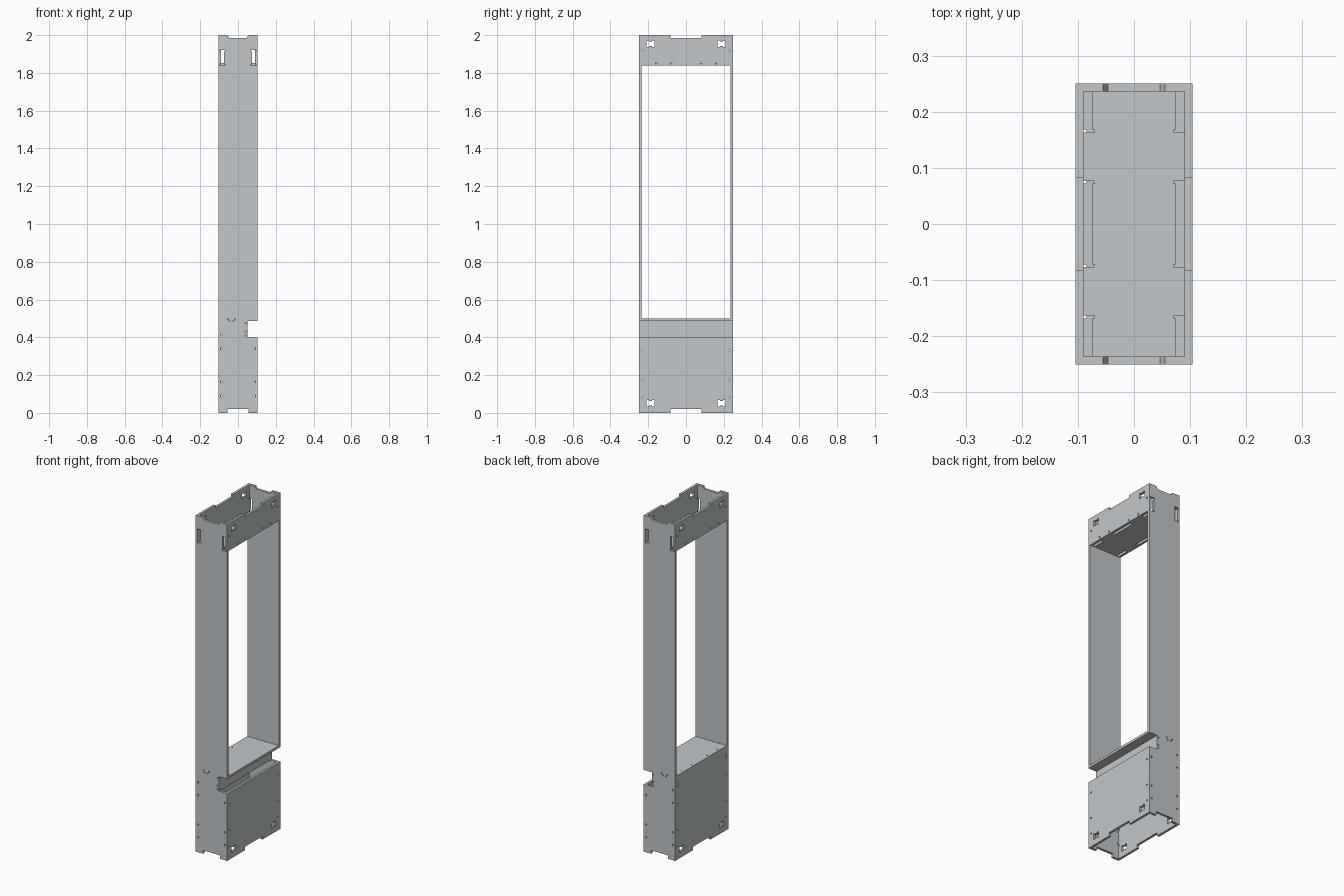
import bpy, bmesh, math
from mathutils import Matrix

cube = bpy.data.objects.get("Cube")
if cube:
    bpy.data.objects.remove(cube, do_unlink=True)

# Overall sizes
HX, HY, T, TOP = 0.104, 0.25, 0.014, 2.0
IN_X, IN_Y = HX - T, HY - T
SHELF_LOW, SHELF_HIGH = 0.5, 1.852      # upper faces of the shelves
SILL, LINTEL = 0.4, SHELF_HIGH - T      # top of the front board, bottom of header
TAB_A, TAB_B = 0.077, 0.163             # tab span along the shelf edge
RELIEF = 0.005

grey = bpy.data.materials.new("light_grey")
grey.use_nodes = True
grey.diffuse_color = (0.54, 0.57, 0.59, 1)
bsdf = next(n for n in grey.node_tree.nodes if n.type == 'BSDF_PRINCIPLED')
bsdf.inputs["Base Color"].default_value = grey.diffuse_color
bsdf.inputs["Roughness"].default_value = 0.7

# Columns map the flat profile's axes to the model's axes
PLANES = {
    "xy": Matrix(((1, 0, 0), (0, 1, 0), (0, 0, 1))),
    "xz": Matrix(((1, 0, 0), (0, 0, -1), (0, 1, 0))),
    "yz": Matrix(((0, 0, 1), (1, 0, 0), (0, 1, 0))),
}


def board(name, plane, centre, outline, holes=()):
    """Cut a sheet of thickness T from an outline with holes."""
    curve = bpy.data.curves.new(name + "_profile", 'CURVE')
    curve.dimensions = '2D'
    curve.fill_mode = 'BOTH'
    curve.extrude = T / 2
    for loop in [outline, *holes]:
        spline = curve.splines.new('POLY')
        spline.points.add(len(loop) - 1)
        for point, (a, b) in zip(spline.points, loop):
            point.co = (a, b, 0, 1)
        spline.use_cyclic_u = True
    temp = bpy.data.objects.new(name + "_profile", curve)
    bpy.context.collection.objects.link(temp)
    graph = bpy.context.evaluated_depsgraph_get()
    mesh = bpy.data.meshes.new_from_object(temp.evaluated_get(graph))
    bpy.data.objects.remove(temp, do_unlink=True)
    bpy.data.curves.remove(curve)

    rot = PLANES[plane]
    mesh.transform(Matrix.Translation(rot.col[2] * centre) @ rot.to_4x4())
    bm = bmesh.new()
    bm.from_mesh(mesh)
    bmesh.ops.remove_doubles(bm, verts=bm.verts, dist=1e-5)
    bmesh.ops.recalc_face_normals(bm, faces=bm.faces)
    for face in bm.faces:
        face.smooth = False
        face.material_index = 0
    bm.to_mesh(mesh)
    bm.free()
    mesh.name = name
    mesh.materials.clear()
    mesh.materials.append(grey)
    obj = bpy.data.objects.new(name, mesh)
    bpy.context.collection.objects.link(obj)
    return obj


def drill(a, b, r=0.005, n=10):
    return [(a + r * math.cos(i * math.tau / n), b + r * math.sin(i * math.tau / n))
            for i in range(n)]


def bone(a, b, length, width, ear, depth, upright=False):
    """Slot with relieved corners at both ends."""
    l, w = length / 2, width / 2
    half = [(l, -w), (l, w), (l - ear, w), (l - ear, w - depth),
            (ear - l, w - depth), (ear - l, w)]
    pts = half + [(-p, -q) for p, q in half]
    return [(a + q, b + p) if upright else (a + p, b + q) for p, q in pts]


def comb(edge, depth):
    """Edge points of a shelf side, from -y to +y, with three relieved notches."""
    s = 1 if edge > 0 else -1
    floor = edge - s * depth
    deep = floor - s * RELIEF

    def corner(y, into):  # from notch floor to the tab's tip
        return [(floor, y + into * RELIEF), (deep, y + into * RELIEF),
                (deep, y), (edge, y)]
    low = [(floor, -IN_Y)] + corner(-TAB_B, -1)
    mid = corner(-TAB_A, 1)[::-1]
    half = low + mid
    return half + [(x, -y) for x, y in reversed(half)]


# Side walls, with a step cut on +x, strap slots and screw holes
CUT_X = 0.05
wall = [(-HX, 0), (-0.055, 0), (-0.055, 0.02), (0.055, 0.02), (0.055, 0), (HX, 0),
        (HX, SILL), (CUT_X, SILL), (CUT_X, SHELF_LOW - T), (HX, SHELF_LOW - T),
        (HX, TOP), (0.055, TOP), (0.046, TOP - 0.015),
        (-0.046, TOP - 0.015), (-0.055, TOP), (-HX, TOP)]
wall_holes = [bone(s * 0.082, 1.88, 0.084, 0.026, 0.008, 0.004, True) for s in (-1, 1)]
wall_holes += [drill(s * 0.088, z) for s in (-1, 1) for z in (0.09, 0.165, 0.34)]
wall_holes += [drill(-0.088, 0.415)]
wall_holes += [drill(0.041, z, 0.004) for z in (0.41, 0.43, 0.475)]
wall_holes += [drill(-0.034 + 0.018 * math.cos(t), 0.497 + 0.014 * math.sin(t), 0.004)
               for t in (math.pi, 4.1, 5.3, math.tau)]
for name, s in (("right_wall", -1), ("left_wall", 1)):
    board(name, "xz", -s * (HY - T / 2), wall, wall_holes)

# Header boards above the opening, one on each broad face
NOTCH = 0.083
header = [(-IN_Y, LINTEL), (IN_Y, LINTEL), (IN_Y, TOP), (NOTCH, TOP),
          (NOTCH, TOP - 0.015), (-NOTCH, TOP - 0.015), (-NOTCH, TOP), (-IN_Y, TOP)]
header_holes = [bone(s * 0.188, 1.955, 0.042, 0.034, 0.012, 0.005) for s in (-1, 1)]
header_holes += [drill(s * 0.229, 1.92) for s in (-1, 1)]
header_holes += [drill(s * y, SHELF_HIGH) for s in (-1, 1) for y in (0.08, 0.158)]
for name, s in (("header_board_plus", 1), ("header_board_minus", -1)):
    board(name, "yz", s * (HX - T / 2), header, header_holes)

# Base boards: a plain low one on +x, a taller fingered one on -x
foot = [(-IN_Y, 0), (-NOTCH, 0), (-NOTCH, 0.02), (NOTCH, 0.02), (NOTCH, 0), (IN_Y, 0)]
base_holes = [bone(s * 0.188, 0.05, 0.042, 0.034, 0.012, 0.005) for s in (-1, 1)]
base_holes += [drill(s * 0.229, z) for s in (-1, 1) for z in (0.08, 0.175, 0.33)]
board("base_board_plus", "yz", HX - T / 2, foot + [(IN_Y, SILL), (-IN_Y, SILL)], base_holes)

low = SHELF_LOW - T
fingers = [(IN_Y, SHELF_LOW), (TAB_B, SHELF_LOW), (TAB_B, low), (TAB_A, low),
           (TAB_A, SHELF_LOW)]
fingers += [(-y, z) for y, z in reversed(fingers)]
tall_holes = base_holes + [drill(s * 0.229, z) for s in (-1, 1) for z in (0.435, 0.455)]
board("base_board_minus", "yz", -HX + T / 2, foot + fingers, tall_holes)

# Board closing the recess under the lower shelf
board("recess_board", "yz", CUT_X - T / 2,
      [(-IN_Y, SILL), (IN_Y, SILL), (IN_Y, low), (-IN_Y, low)])

# Shelves
board("lower_shelf", "xy", SHELF_LOW - T / 2,
      comb(-HX, T) + [(HX, IN_Y), (HX, -IN_Y)])
board("upper_shelf", "xy", SHELF_HIGH - T / 2,
      comb(-IN_X, T + 0.001) + comb(IN_X, T + 0.001)[::-1])
